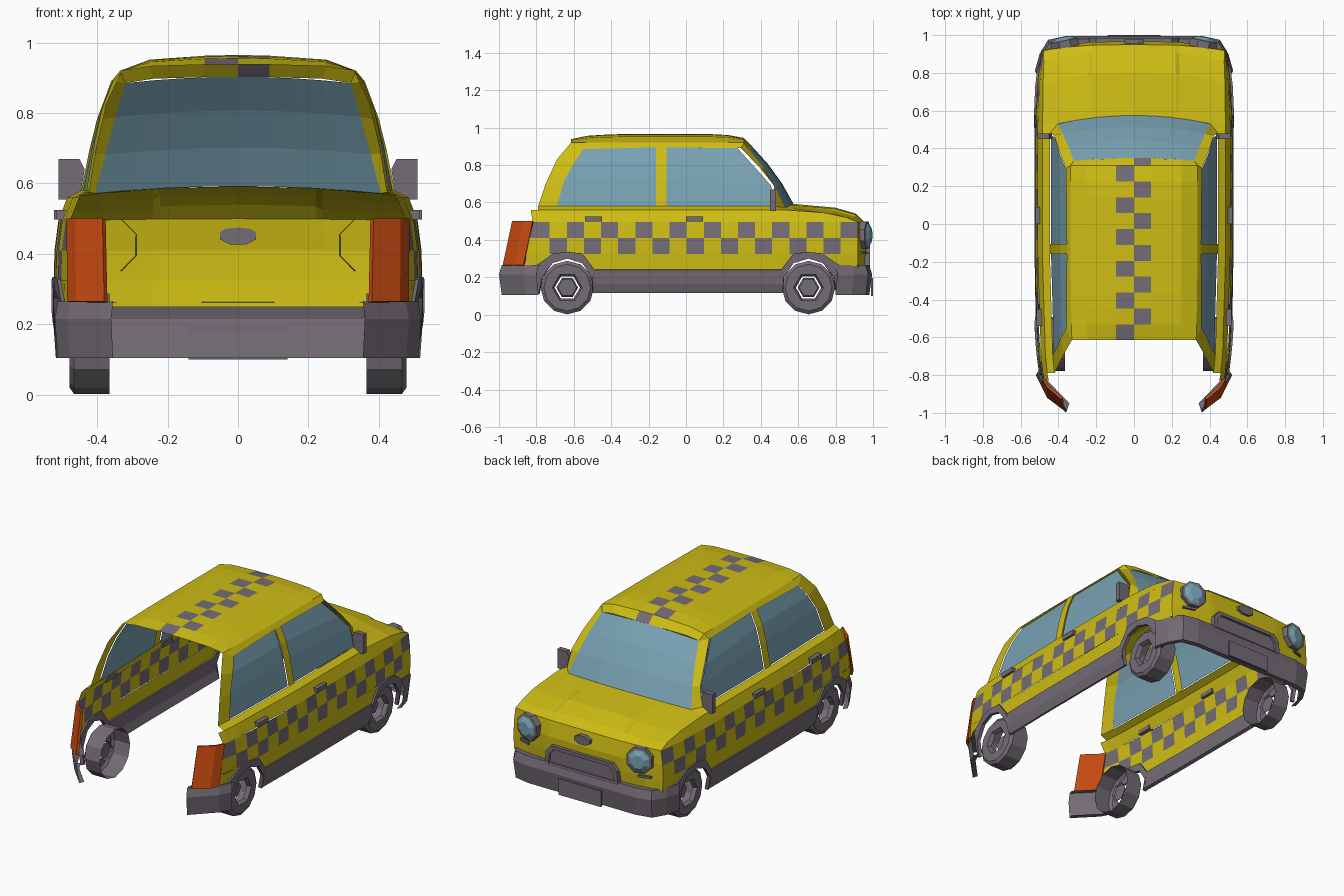
import bpy, bmesh, math
from mathutils import Vector, Matrix

cube = bpy.data.objects.get("Cube")
if cube:
    bpy.data.objects.remove(cube, do_unlink=True)


def material(name, rgb):
    m = bpy.data.materials.new(name)
    m.use_nodes = True
    m.diffuse_color = (*rgb, 1)
    m.node_tree.nodes["Principled BSDF"].inputs["Base Color"].default_value = (*rgb, 1)
    return m


YELLOW, GREY, GLASS, ORANGE = range(4)
MATS = [material("yellow paint", (0.62, 0.51, 0.007)), material("grey trim", (0.175, 0.15, 0.18)),
        material("blue glass", (0.19, 0.36, 0.45)), material("orange lamp", (0.58, 0.07, 0.006))]


def lerp(table, v):
    """Piecewise linear lookup."""
    if v <= table[0][0]:
        return table[0][1]
    for (a, fa), (b, fb) in zip(table, table[1:]):
        if v <= b:
            return fa + (fb - fa) * (v - a) / (b - a)
    return table[-1][1]


# half width of the body by height, and its taper along the length
WIDTH = [(.1, .49), (.165, .513), (.24, .52), (.325, .523), (.41, .521), (.495, .51), (.56, .485),
         (.58, .445), (.72, .417), (.81, .393), (.89, .36), (.92, .335)]
TAPER = [(-1, .76), (-.87, .91), (-.8, .945), (-.6, .985), (-.3, 1), (.5, 1), (.75, .98), (.92, .94)]


def side(p, dx=0):
    if len(p) == 3:
        return Vector(p)
    y, z = p
    return Vector((lerp(WIDTH, z) * lerp(TAPER, y) + dx, y, z))


def strip(a, b, mat=YELLOW, dx=0):
    """Quads between two lines of points on the body side."""
    a, b = [side(p, dx) for p in a], [side(p, dx) for p in b]
    return [([a[i], a[i + 1], b[i + 1], b[i]], mat) for i in range(len(a) - 1)]


def level(ys, z):
    return [(y, z) for y in ys]


def build(name, faces, mirror=True, solid=False, thick=0):
    """Make an object from faces; open shells get outward normals."""
    bm = bmesh.new()
    for pts, mat in faces:
        uniq = []
        for p in map(Vector, pts):
            if all((p - q).length > 1e-4 for q in uniq):
                uniq.append(p)
        if len(uniq) > 2:
            bm.faces.new([bm.verts.new(p) for p in uniq]).material_index = mat
    bmesh.ops.remove_doubles(bm, verts=bm.verts, dist=1e-4)
    if solid:
        bmesh.ops.recalc_face_normals(bm, faces=bm.faces)
    else:
        bm.normal_update()
        for f in bm.faces:
            c = f.calc_center_median()
            if f.normal.dot(c - Vector((0, c.y * .6, .35))) < 0:
                f.normal_flip()
    me = bpy.data.meshes.new(name)
    bm.to_mesh(me)
    bm.free()
    for m in MATS:
        me.materials.append(m)
    ob = bpy.data.objects.new(name, me)
    bpy.context.collection.objects.link(ob)
    if thick:
        mod = ob.modifiers.new("thickness", 'SOLIDIFY')
        mod.thickness = thick
    if mirror:
        ob.modifiers.new("mirror", 'MIRROR').use_clip = True
    return ob


def prism(poly, offset, mat):
    """Closed prism from a flat outline pushed along an offset."""
    a = [Vector(p) for p in poly]
    b = [p + Vector(offset) for p in a]
    n = len(a)
    return [(a, mat), (b, mat)] + [([a[i], a[(i + 1) % n], b[(i + 1) % n], b[i]], mat) for i in range(n)]


def rings(loops, mats):
    """Quads between closed loops of equal size."""
    out = []
    for la, lb, m in zip(loops, loops[1:], mats):
        n = len(la)
        out += [([la[i], la[(i + 1) % n], lb[(i + 1) % n], lb[i]], m) for i in range(n)]
    return out


# windscreen surface: v runs from top to base, t across
def screen(v, t):
    top = Vector((.32 * t, .35 - .015 * t * t, .903 - .018 * t * t))
    base = Vector((.405 * t, .575 - .045 * t * t, .592 - .02 * t * t))
    return top.lerp(base, v) + Vector((0, .015, .008)) * math.sin(math.pi * v)


VS = [0, .33, .67, 1]
build("windscreen", [([screen(v, t), screen(v, t + .25), screen(w, t + .25), screen(w, t)], GLASS)
                     for v, w in zip(VS, VS[1:]) for t in (0, .25, .5, .75)])

# checkered side panels
COL, START = .0915, -.82
cols = [START + COL * i for i in range(20)]
faces = []
for row, (lo, hi) in enumerate([(.325, .41), (.41, .495)]):
    for i in range(19):
        skew = lambda y, z: (y - (.2 * (.495 - z) if i == 0 and y == START else 0), z)
        mat = GREY if (i + row) % 2 else YELLOW
        faces += strip([skew(cols[i], lo), skew(cols[i + 1], lo)], [skew(cols[i], hi), skew(cols[i + 1], hi)], mat)
# band above the arches
sill_line = [(-.86, .26), (-.8, .26), (-.71, .32), (-.56, .32), (-.49, .235), (.51, .235), (.58, .32),
             (.73, .32), (.82, .26), (cols[-1], .26)]
faces += strip(sill_line, [(max(y, -.854), .325) for y, z in sill_line])
# belt and shoulder ledge
ledge = [-.79, -.69, -.16, -.105, .48]
belt = [(-.83, .56)] + level(ledge, .56) + [(.53, .56), (.74, .545), (.86, .52), (cols[-1], .495)]
faces += strip([(max(y, START), .495) for y, z in belt], belt)
faces += strip(level(ledge, .56), level(ledge, .58))
# pillars and roof rail
rows = [.58, .72, .81]
c_in = [(-.69, .58), (-.65, .72), (-.6, .81), (-.55, .885)]
b_rear = [(-.16, z) for z in rows + [.895]]
b_front = [(-.105, z) for z in rows + [.895]]
a_in = [(.48, .58), (.47, .69), (.4, .78), (.295, .89)]
faces += strip(c_in, [(-.79, .58), (-.75, .7), (-.69, .83), (-.615, .92)])
faces += strip(b_rear, b_front)
faces += strip([c_in[-1], b_rear[-1], b_front[-1], a_in[-1]], level([-.615, -.16, -.105, .309], .92))
faces += strip(a_in, [screen(v, 1) for v in reversed(VS)])
faces.append(([side(a_in[-1]), side((.309, .92)), screen(0, 1)], YELLOW))
faces.append(([side((.48, .58)), screen(1, 1), side((.53, .56)), side((.48, .56))], YELLOW))
build("body_side", faces)

# side windows, with a narrow gap behind the front pillar
faces = strip(c_in, b_rear, GLASS, -.006)
faces += strip(b_front, [(.47, .58), (.455, .69), (.375, .78), (.275, .89)], GLASS, -.006)
build("side_windows", faces)

# bonnet and nose: centre (y, z) and edge (y, z) of each row
NOSE = [(.6, .59, .53, .56), (.8, .572, .74, .545), (.91, .54, .86, .52), (.95, .5, cols[-1], .495),
        (.968, .41, cols[-1], .41), (.965, .325, cols[-1], .325), (.955, .25, cols[-1], .25)]
TS = [0, .46, .5, .8, 1]


def nose(r, t):
    yc, zc, ye, ze = NOSE[r]
    e = side((ye, ze))
    dip = .01 if .48 < t < 1 and r in (1, 2) else 0
    return Vector((e.x * t, ye + (yc - ye) * (1 - t ** 3), ze + (zc - ze) * (1 - t * t) - dip))


faces = []
for r in range(len(NOSE) - 1):
    faces += strip([nose(r, t) for t in TS], [nose(r + 1, t) for t in TS])
faces += strip([screen(1, t) for t in TS], [nose(0, t) for t in TS])
build("bonnet_and_nose", faces)

# roof with a checkered centre band
CROWN = [(-.62, .937), (-.55, .955), (-.4, .965), (.2, .965), (.31, .945)]


def roof_row(i):
    y = -.615 + .084 * i
    e, zc = side((y, .92)), lerp(CROWN, y)
    if i == 12:
        e, zc = screen(0, 1), .903
    out = []
    for x in (-e.x, -.75 * e.x, -.095, 0, .09, .75 * e.x, e.x):
        t = abs(x) / e.x
        w = lerp([(0, 0), (.28, .05), (.75, .3), (1, 1)], t)
        out.append(Vector((x, e.y + (.015 * (1 - t * t) if i == 12 else 0), zc + (e.z - zc) * w)))
    return out


faces = []
for i in range(12):
    a, b = roof_row(i), roof_row(i + 1)
    for j in range(6):
        mat = GREY if j == 2 + i % 2 else YELLOW
        faces.append(([a[j], a[j + 1], b[j + 1], b[j]], mat))
build("roof", faces, mirror=False)

# sills
ys = [-.49, -.2, .2, .51]
faces = strip(level(ys, .165), level(ys, .24), GREY, .006) + strip(level(ys, .115), level(ys, .165), GREY, .006)
build("sills", faces, thick=.02)

# wheel arches and wheels
OUTER = [(-.165, .11), (-.165, .265), (-.075, .327), (0, .335), (.08, .327), (.145, .24), (.148, .115)]
INNER = [(-.152, .11), (-.135, .2), (-.08, .275), (0, .3), (.08, .275), (.132, .2), (.14, .115)]


def disc(x, r, y, hexed=False):
    """Twelve points round a wheel axis, optionally flattened to a hexagon."""
    out = []
    for k in range(12):
        a, rr = math.pi * k / 6, r * (math.cos(math.pi / 6) if hexed and k % 2 else 1)
        out.append(Vector((x, y + rr * math.cos(a), .145 + rr * math.sin(a))))
    return out


for label, y0, sgn in (("rear", -.635, 1), ("front", .655, -1)):
    o, n = ([(y0 + sgn * y, z) for y, z in line] for line in (OUTER, INNER))
    build(label + "_wheel_arches", strip(o, n, GREY, .01), thick=.02)
    loops = [disc(.365, .143, y0), disc(.465, .143, y0), disc(.478, .125, y0), disc(.478, .08, y0, True),
             disc(.455, .068, y0, True)]
    faces = rings(loops, [GREY] * 4)
    faces += rings([disc(.42, .058, y0, True), disc(.43, .05, y0, True)], [GREY])
    faces.append((disc(.43, .05, y0, True), GREY))
    build(label + "_wheels", faces)

# bumpers
SECTION = [(.262, .95), (.265, .985), (.215, 1), (.105, .985), (.105, .955)]
for label, path in (("rear", [(.52, -.8), (.485, -.87), (.36, -1)]),
                    ("front", [(.525, .81), (.5, .9), (.455, .975), (.36, .995), (0, .995)])):
    lines = [[(x * k, y * k, z) for x, y in path] for z, k in SECTION]
    faces = []
    for a, b in zip(lines, lines[1:]):
        faces += strip(a, b, GREY)
    build(label + "_bumper", faces)
build("number_plate", prism([(-.14, .99, .1), (.14, .99, .1), (.14, .99, .195), (-.14, .99, .195)],
                            (0, .01, 0), GREY), mirror=False, solid=True)

# rear lamps
build("rear_lamps", strip([(.485, -.87, .265), (.46, -.92, .265), (.38, -.98, .265)],
                          [(.487, -.82, .5), (.462, -.865, .5), (.385, -.93, .5)], ORANGE), thick=.015)

# grille with raised rim
rim = [(.24, .255), (.235, .33), (.2, .37)]
outline = rim + [(-x, z) for x, z in reversed(rim)]
shrink = [(x * .9, .255 + (z - .255) * .82) for x, z in outline]
loops = [[Vector((x, y, z)) for x, z in pts] for pts, y in
         ((outline, .95), (outline, .985), (shrink, .985), (shrink, .97))]
build("grille", rings(loops, [GREY] * 3) + [(loops[-1], GREY)], mirror=False, solid=True)

# headlamps turned slightly outward
turn = Matrix.Translation((.365, .945, .425)) @ Matrix.Rotation(math.radians(-12), 4, 'Z')
loops = [[turn @ Vector((r * math.cos(math.pi * k / 4 + .39), d, r * math.sin(math.pi * k / 4 + .39)))
          for k in range(8)] for r, d in ((.08, -.02), (.08, .025), (.066, .03), (.04, .045))]
build("headlamps", rings(loops, [GREY, GREY, GLASS]) + [(loops[-1], GLASS)], solid=True)
build("nose_slits", prism([(.36, .958, .325), (.43, .935, .325), (.43, .935, .338), (.36, .958, .338)],
                          (0, .012, 0), GREY), solid=True)

# badge
oval = [(.055 * math.cos(a), .955, .452 + .028 * math.sin(a)) for a in (math.pi * k / 4 + .39 for k in range(8))]
build("badge", prism(oval, (0, .025, 0), GREY), mirror=False, solid=True)

# mirrors and door handles
build("mirrors", prism([(.51, .45, .67), (.45, .45, .67), (.435, .45, .64), (.45, .45, .555), (.51, .45, .555)],
                       (0, .03, 0), GREY), solid=True)
for label, y in (("rear", -.54), ("front", 0)):
    x = side((y, .51)).x - .012
    build(label + "_door_handles", prism([(x, y, .498), (x, y + .09, .498), (x, y + .09, .525), (x, y, .525)],
                                         (.03, 0, 0), GREY), solid=True)
